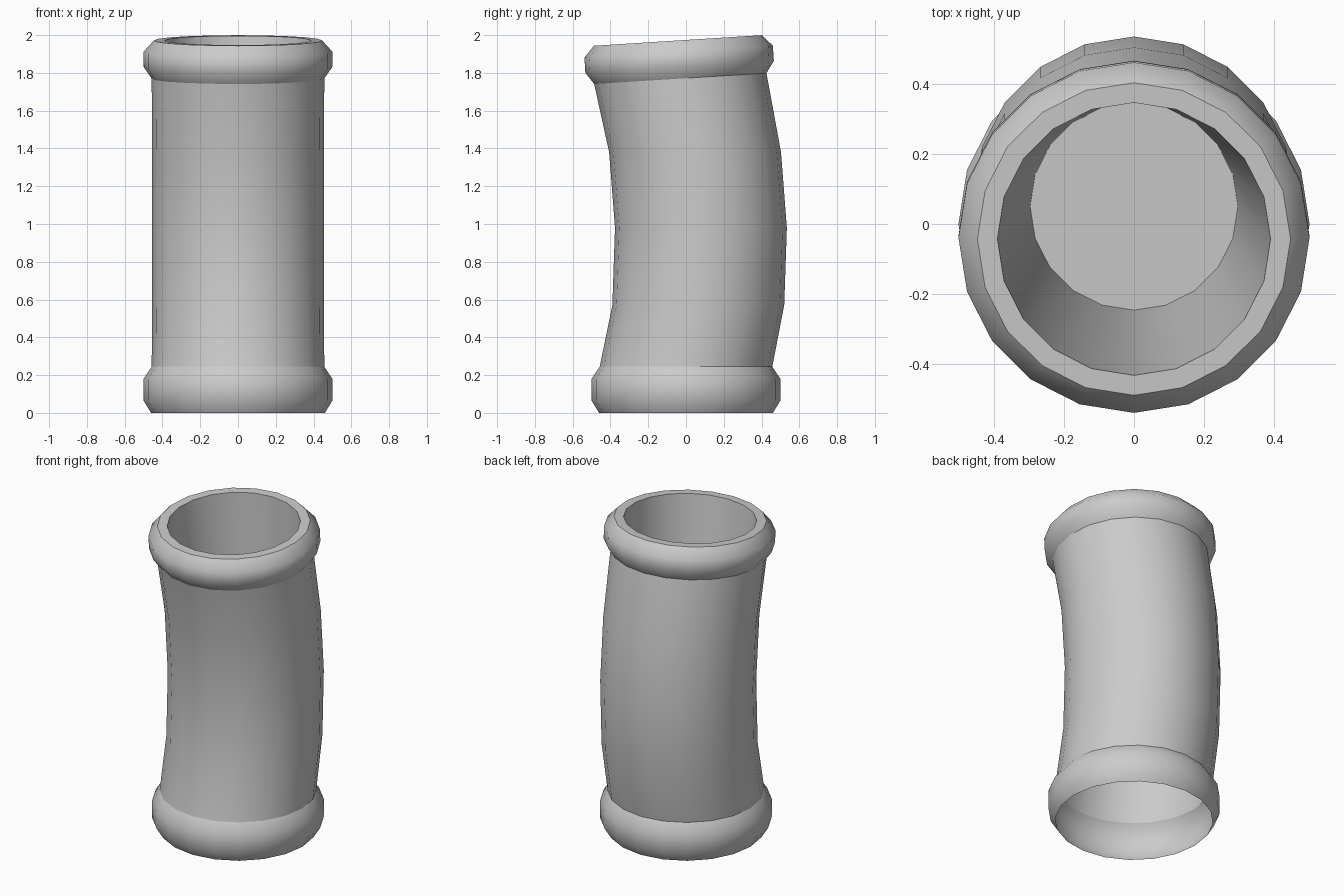
import bpy, bmesh, math

if "Cube" in bpy.data.objects:
    bpy.data.objects.remove(bpy.data.objects["Cube"])

SIDES = 20
TILT = math.atan(0.063)          # lean of the top collar


def along(s):
    """Centre (y, z) at distance s up the leaning top collar axis."""
    return -0.03 - s * math.sin(TILT), 1.77 + s * math.cos(TILT)


# Rings: (centre y, centre z, tilt, radius, crease edge)
rings = [
    # bottom collar
    (0, 0, 0, 0.46, False),
    (0, 0.065, 0, 0.5, False),
    (0, 0.18, 0, 0.5, False),
    (0, 0.245, 0, 0.457, True),
    # bent body
    (0.065, 0.57, 0, 0.455, False),
    (0.079, 0.98, 0, 0.455, False),
    (0.048, 1.38, 0, 0.455, False),
    # top collar and rim
    (*along(0), TILT, 0.457, True),
    (*along(0.062), TILT, 0.5, False),
    (*along(0.142), TILT, 0.5, False),
    (*along(0.202), TILT, 0.446, True),
    (*along(0.202), TILT, 0.389, True),
    # tapered inner well
    (0.05, 0.47, TILT, 0.296, True),
]

bm = bmesh.new()
loops = []
for cy, cz, tilt, r, crease in rings:
    loop = []
    for i in range(SIDES):
        a = 2 * math.pi * i / SIDES
        y = r * math.sin(a)
        loop.append(bm.verts.new((r * math.cos(a),
                                  cy + y * math.cos(tilt),
                                  cz + y * math.sin(tilt))))
    loops.append(loop)

# Walls between neighbouring rings, then the floor of the well
for lo, hi in zip(loops, loops[1:]):
    for i in range(SIDES):
        j = (i + 1) % SIDES
        bm.faces.new((lo[i], lo[j], hi[j], hi[i]))
bm.faces.new(loops[-1])

for f in bm.faces:
    f.smooth = True
# Hard creases at collar joints, rim and floor
for loop, ring in zip(loops, rings):
    if ring[4]:
        for i in range(SIDES):
            bm.edges.get((loop[i], loop[(i + 1) % SIDES])).smooth = False

mesh = bpy.data.meshes.new("bent_pipe")
bm.to_mesh(mesh)
bm.free()
bpy.context.collection.objects.link(bpy.data.objects.new("bent_pipe", mesh))
